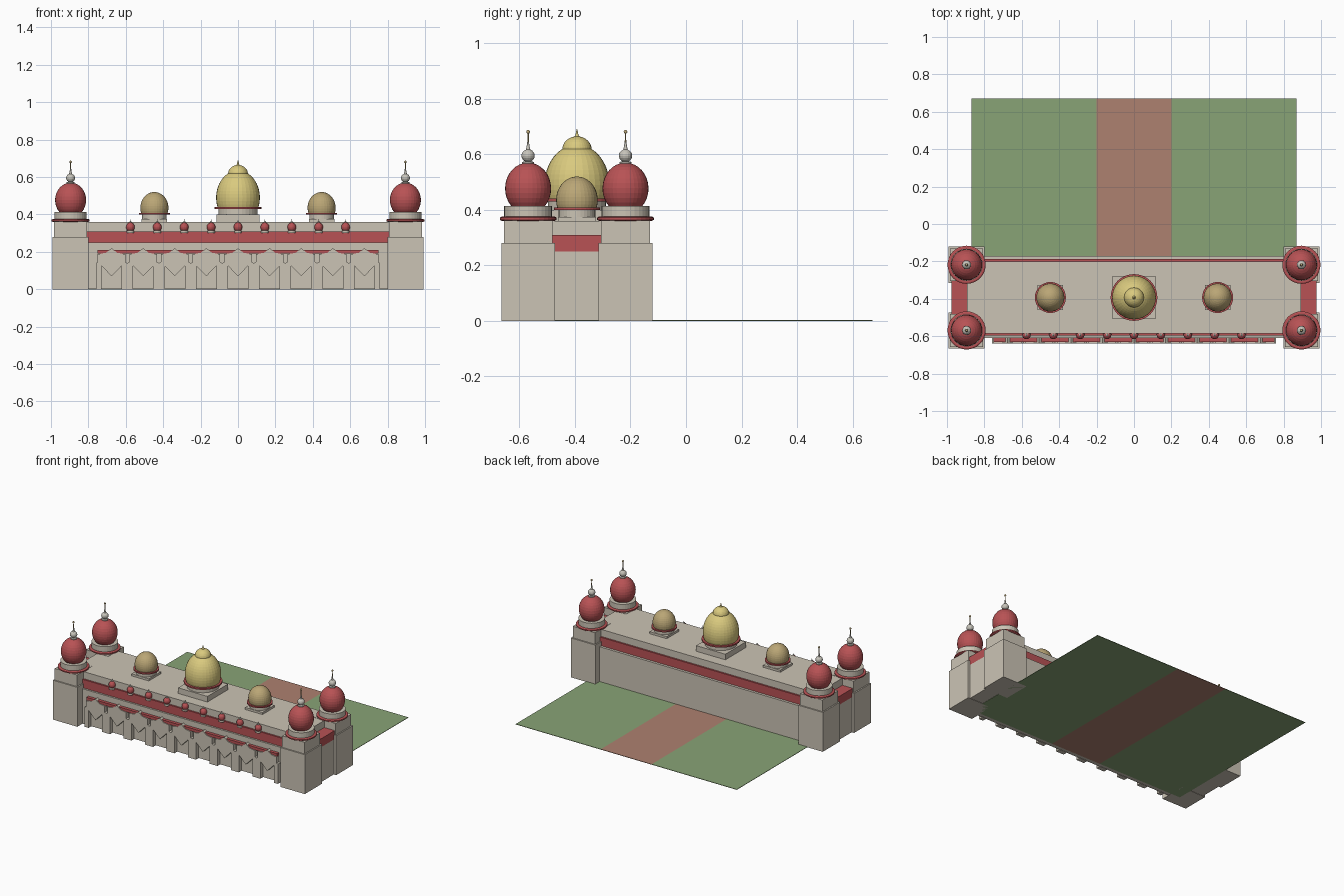
import bpy, bmesh, math

if "Cube" in bpy.data.objects:
    bpy.data.objects.remove(bpy.data.objects["Cube"])


def material(name, rgb):
    m = bpy.data.materials.new(name)
    m.diffuse_color = (*rgb, 1)
    m.use_nodes = True
    m.node_tree.nodes["Principled BSDF"].inputs["Base Color"].default_value = m.diffuse_color
    return m


STONE = material("pale_stone", (0.60, 0.55, 0.46))
RED = material("red_tile", (0.48, 0.085, 0.09))
GOLD = material("gold", (0.70, 0.59, 0.21))
TAN = material("tan", (0.49, 0.38, 0.18))
GRASS = material("grass", (0.25, 0.37, 0.18))
PATH = material("path_clay", (0.42, 0.22, 0.16))
FINIAL = material("finial_grey", (0.58, 0.56, 0.50))


def finish(name, bm, mat):
    bmesh.ops.recalc_face_normals(bm, faces=bm.faces)
    me = bpy.data.meshes.new(name)
    bm.to_mesh(me)
    bm.free()
    me.materials.append(mat)
    ob = bpy.data.objects.new(name, me)
    bpy.context.collection.objects.link(ob)
    return ob


def box(name, x0, x1, y0, y1, z0, z1, mat):
    bm = bmesh.new()
    bmesh.ops.create_cube(bm, size=1)
    for v in bm.verts:
        v.co = (x1 if v.co.x > 0 else x0, y1 if v.co.y > 0 else y0,
                z1 if v.co.z > 0 else z0)
    return finish(name, bm, mat)


def lathe(name, x, y, profile, mat, n=32):
    """Turn (radius, height) points around a vertical axis."""
    bm = bmesh.new()
    rings = []
    for r, z in profile:
        if r < 1e-4:
            rings.append([bm.verts.new((x, y, z))] * n)
        else:
            rings.append([bm.verts.new((x + r * math.cos(2 * math.pi * i / n),
                                        y + r * math.sin(2 * math.pi * i / n), z))
                          for i in range(n)])
    for a, b in zip(rings, rings[1:]):
        for i in range(n):
            j = (i + 1) % n
            vs = list(dict.fromkeys((a[i], a[j], b[j], b[i])))
            if len(vs) > 2:
                bm.faces.new(vs)
    for ring in (rings[0], rings[-1]):
        if ring[0] is not ring[1]:
            bm.faces.new(ring)
    return finish(name, bm, mat)


def arc(r, h, zc, start, end=90, n=12):
    """Points along an elliptical dome outline."""
    pts = []
    for i in range(n + 1):
        t = math.radians(start + (end - start) * i / n)
        pts.append((r * math.cos(t), zc + h * math.sin(t)))
    return pts


def disc(name, x, y, r, z0, z1, mat):
    return lathe(name, x, y, [(r, z0), (r, z1)], mat)


YC = -0.393

# Garden behind, running under the hall
for s, name in ((-1, "lawn_left"), (1, "lawn_right")):
    a, b = sorted((s * 0.2, s * 0.87))
    box(name, a, b, -0.58, 0.672, 0, 0.003, GRASS)
box("garden_path", -0.2, 0.2, -0.58, 0.672, 0, 0.003, PATH)

# Main hall: lower walls, red band, parapet and roof
box("hall_walls", -0.975, 0.975, -0.61, -0.17, 0.002, 0.25, STONE)
box("hall_red_band", -0.975, 0.975, -0.597, -0.188, 0.245, 0.31, RED)
box("hall_parapet", -0.893, 0.893, -0.585, -0.2, 0.31, 0.36, STONE)

# Front arcade: nine bays with notched openings and pointed tops
box("arcade_red_strip", -0.75, 0.75, -0.632, -0.60, 0.19, 0.21, RED)
half = [(0.03, 0.195), (0.074, 0.188), (0.074, 0.145), (0.0845, 0.14),
        (0.0845, 0), (0.0535, 0), (0.0535, 0.125)]
outline = ([(0, 0.22)] + half + [(0, 0.07)]
           + [(-x, z) for x, z in reversed(half)])
for i in range(-4, 5):
    bm = bmesh.new()
    f = bm.faces.new([bm.verts.new((i * 0.169 + x, -0.638, z)) for x, z in outline])
    ext = bmesh.ops.extrude_face_region(bm, geom=[f])["geom"]
    for v in ext:
        if isinstance(v, bmesh.types.BMVert):
            v.co.y = -0.605
    finish("arcade_bay", bm, STONE)

# Row of small domes along the front parapet
for i in range(-4, 5):
    x = i * 0.1438
    disc("small_dome_base", x, -0.593, 0.02, 0.302, 0.315, STONE)
    lathe("small_dome", x, -0.593, arc(0.023, 0.025, 0.332, -50, n=8), RED, 16)
    lathe("small_dome_finial", x, -0.593,
          [(0.007, 0.352), (0.007, 0.36), (0.002, 0.364), (0, 0.378)], FINIAL, 8)

# Central gold dome
box("main_dome_plinth", -0.115, 0.115, YC - 0.115, YC + 0.115, 0.36, 0.40, STONE)
disc("main_dome_drum", 0, YC, 0.105, 0.40, 0.432, STONE)
disc("main_dome_ring", 0, YC, 0.125, 0.43, 0.44, RED)
lathe("main_dome", 0, YC, arc(0.117, 0.145, 0.49, -22, 66), GOLD)
lathe("main_dome_cap", 0, YC,
      [(0.054, 0.608)] + arc(0.053, 0.048, 0.617, 0, 80, 7)
      + [(0.006, 0.668), (0, 0.695)], GOLD)

# Two tan side domes
for s in (-1, 1):
    x = s * 0.447
    box("side_dome_plinth", x - 0.068, x + 0.068, YC - 0.068, YC + 0.068,
        0.36, 0.375, STONE)
    disc("side_dome_drum", x, YC, 0.066, 0.375, 0.402, STONE)
    disc("side_dome_ring", x, YC, 0.083, 0.40, 0.409, RED)
    lathe("side_dome", x, YC, arc(0.075, 0.085, 0.435, -20), TAN)

# Four corner towers with red domes and finials
for x in (-0.895, 0.895):
    for y in (-0.569, -0.218):
        for w, z0, z1, name in ((0.0965, 0, 0.28, "tower_base"),
                                (0.0875, 0.28, 0.362, "tower_upper")):
            box(name, x - w, x + w, y - w, y + w, z0, z1, STONE)
        lathe("tower_ring", x, y, [(0.095, 0.36), (0.102, 0.364),
                                   (0.102, 0.372), (0.095, 0.376)], RED)
        disc("tower_drum", x, y, 0.086, 0.374, 0.413, STONE)
        lathe("tower_dome", x, y, arc(0.083, 0.093, 0.477, -44), RED)
        lathe("tower_finial", x, y,
              [(0.022, 0.558), (0.022, 0.572)] + arc(0.024, 0.023, 0.595, -60, 70, 7)
              + [(0.006, 0.625), (0.003, 0.645)], FINIAL, 16)
        lathe("tower_spike", x, y, [(0.003, 0.64), (0.0025, 0.674)]
              + arc(0.007, 0.007, 0.681, -60, n=5), TAN, 10)
